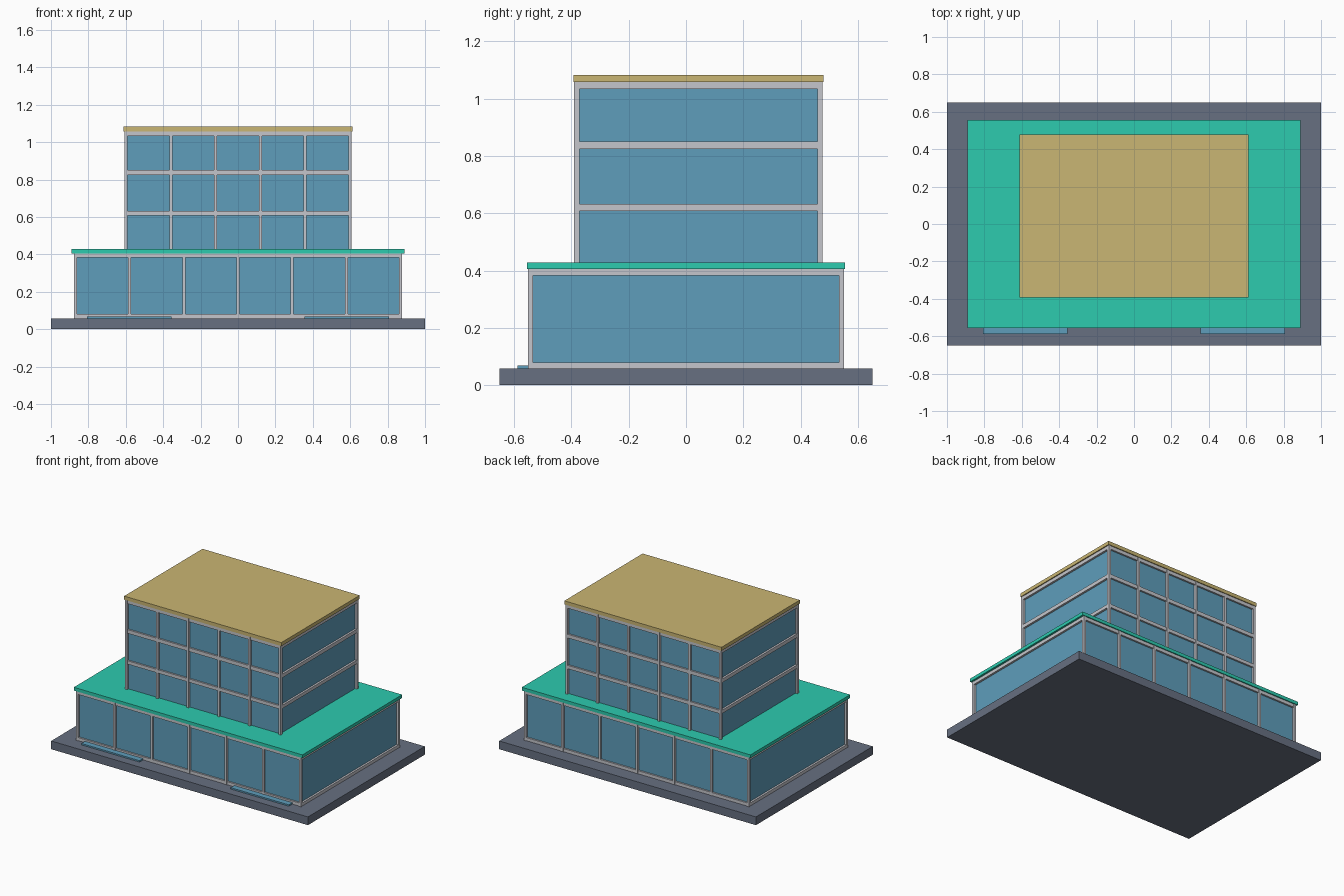
import bpy

cube = bpy.data.objects.get("Cube")
if cube:
    bpy.data.objects.remove(cube, do_unlink=True)


def material(name, rgb):
    linear = [((c / 255 + 0.055) / 1.055) ** 2.4 for c in rgb] + [1]
    mat = bpy.data.materials.new(name)
    mat.use_nodes = True
    mat.diffuse_color = linear
    mat.node_tree.nodes["Principled BSDF"].inputs["Base Color"].default_value = linear
    return mat


SLATE = material("slate paving", (103, 112, 129))
GLASS = material("blue glass", (94, 157, 187))
GREY = material("pale grey frame", (197, 198, 204))
GREEN = material("green roof", (45, 203, 175))
SAND = material("sand roof", (202, 182, 115))


def box(name, mat, x, y, z):
    """Box from (min, max) pairs on each axis."""
    bpy.ops.mesh.primitive_cube_add(size=1, location=[sum(p) / 2 for p in (x, y, z)])
    obj = bpy.context.object
    obj.name = name
    obj.scale = [p[1] - p[0] for p in (x, y, z)]
    bpy.ops.object.transform_apply(location=False, rotation=False, scale=True)
    obj.data.materials.append(mat)
    return obj


def storey_block(name, half_x, y, z, bays, bands):
    """Glass box with posts front and back and rails round all four sides."""
    depth, inset = 0.018, 0.015
    front, back = y
    box(name + "_glass", GLASS, (-half_x + inset, half_x - inset),
        (front + inset, back - inset), z)
    # Corner posts and mullions
    width = 0.016
    span = 2 * half_x - width
    for i in range(bays + 1):
        cx = -span / 2 + span * i / bays
        for side, y0 in (("front", front), ("back", back - depth)):
            box(f"{name}_{side}_post", GREY, (cx - width / 2, cx + width / 2),
                (y0, y0 + depth), z)
    # Horizontal rails
    for band in bands:
        for side, y0 in (("front", front), ("back", back - depth)):
            box(f"{name}_{side}_rail", GREY, (-half_x, half_x),
                (y0 + 0.003, y0 + depth - 0.003), band)
        for side, x0 in (("right", -half_x), ("left", half_x - depth)):
            box(f"{name}_{side}_rail", GREY, (x0 + 0.001, x0 + depth - 0.001),
                (front + 0.004, back - 0.004), band)


# Paved base
box("base", SLATE, (-1, 1), (-0.65, 0.65), (0, 0.058))

# Wide ground floor and its roof
storey_block("lower", 0.877, (-0.551, 0.551), (0.058, 0.406), 6,
             [(0.058, 0.08), (0.383, 0.406)])
box("lower_roof", GREEN, (-0.89, 0.89), (-0.555, 0.555), (0.406, 0.429))

# Three-storey upper block, set towards the back
storey_block("upper", 0.606, (-0.39, 0.476), (0.429, 1.058), 5,
             [(0.608, 0.632), (0.825, 0.851), (1.034, 1.058)])
box("upper_roof", SAND, (-0.612, 0.612), (-0.392, 0.479), (1.058, 1.083))

# Low glass strips at the front entrances
for side, s in (("right", -1), ("left", 1)):
    box(side + "_entrance_strip", GLASS, sorted((s * 0.355, s * 0.808)),
        (-0.588, -0.54), (0.058, 0.068))
